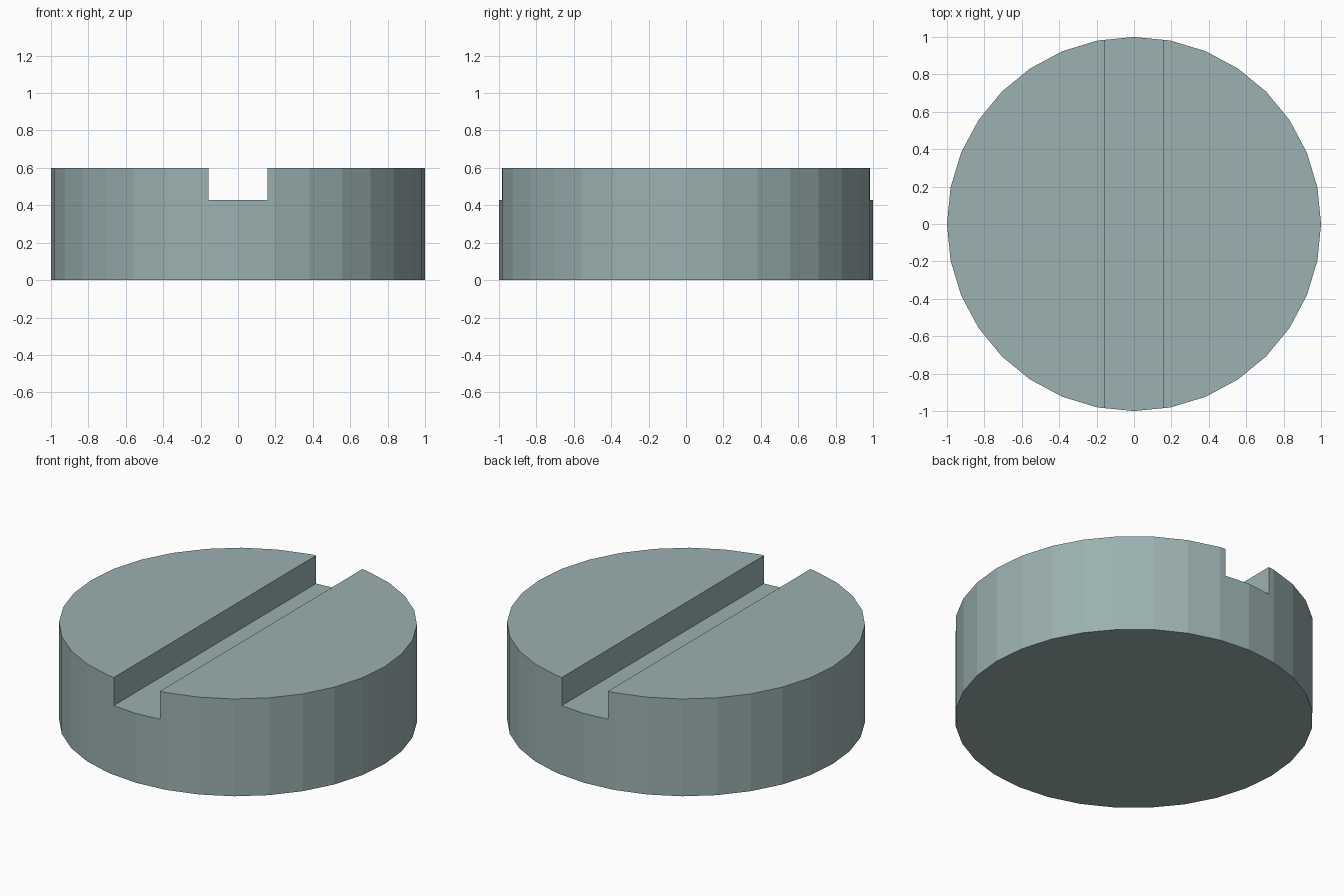
import bpy

if "Cube" in bpy.data.objects:
    bpy.data.objects.remove(bpy.data.objects["Cube"])

SLOT_WIDTH = 0.315
SLOT_FLOOR = 0.427
HEIGHT = 0.6

# Round head: flat-faced 32-sided disc
bpy.ops.mesh.primitive_cylinder_add(vertices=32, radius=1, depth=HEIGHT,
                                    location=(0, 0, HEIGHT / 2))
head = bpy.context.object
head.name = "slotted_screw_head"

# Blue-grey metal
metal = bpy.data.materials.new("blue_grey_metal")
metal.diffuse_color = (0.33, 0.44, 0.44, 1)
metal.use_nodes = True
metal.node_tree.nodes["Principled BSDF"].inputs["Base Color"].default_value = metal.diffuse_color
head.data.materials.append(metal)

# Slot cutter: runs front to back through the top
bpy.ops.mesh.primitive_cube_add(size=1, location=(0, 0, SLOT_FLOOR + 0.25))
cutter = bpy.context.object
cutter.name = "slot_cutter"
cutter.scale = (SLOT_WIDTH, 3, 0.5)
cutter.hide_render = True
cutter.data.materials.append(metal)

# Cut the slot, then discard the cutter
cut = head.modifiers.new("slot", 'BOOLEAN')
cut.operation = 'DIFFERENCE'
cut.solver = 'EXACT'
cut.object = cutter
bpy.context.view_layer.objects.active = head
bpy.ops.object.modifier_apply(modifier=cut.name)
bpy.data.objects.remove(cutter)
